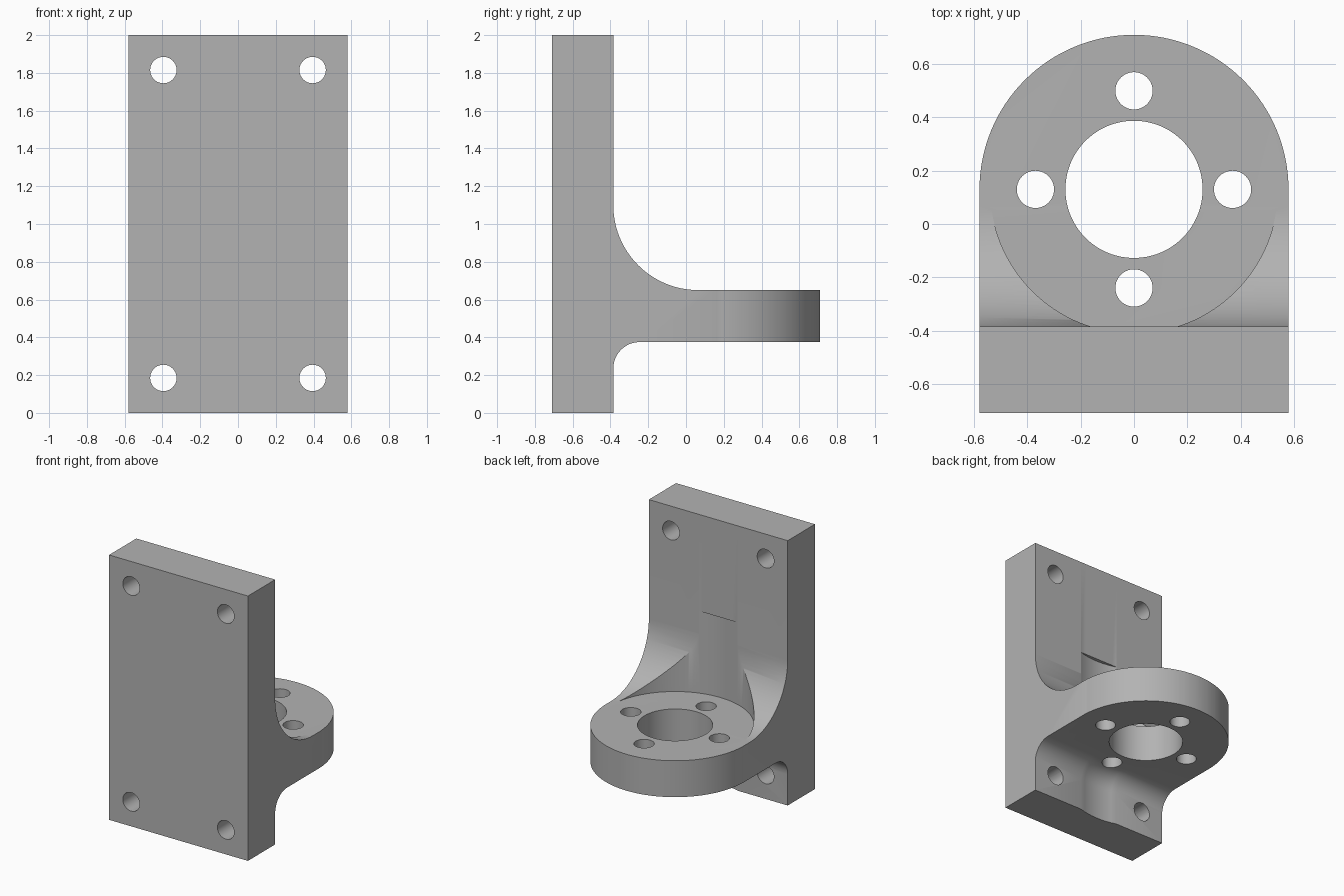
import bpy, bmesh
from math import sin, cos, pi, sqrt, radians

cube = bpy.data.objects.get("Cube")
if cube:
    bpy.data.objects.remove(cube)

HALF_W = 0.58          # half width of plate and flange
FRONT, WALL = -0.71, -0.385
LOW, TOP = 0.375, 0.65  # flange underside and top
CY = 0.13              # bore axis
POCKET_R = 0.54
BIG_R, SMALL_R = 0.45, 0.14


def arc(cy, cz, r, a0, a1, n):
    return [(cy + r * cos(a0 + (a1 - a0) * i / n),
             cz + r * sin(a0 + (a1 - a0) * i / n)) for i in range(n + 1)]


def make_object(name, bm):
    bmesh.ops.recalc_face_normals(bm, faces=bm.faces)
    mesh = bpy.data.meshes.new(name)
    bm.to_mesh(mesh)
    bm.free()
    obj = bpy.data.objects.new(name, mesh)
    bpy.context.collection.objects.link(obj)
    return obj


def loft(name, rings):
    """Closed solid through matching rings of points."""
    bm = bmesh.new()
    loops = [[bm.verts.new(p) for p in ring] for ring in rings]
    for a, b in zip(loops, loops[1:]):
        for i in range(len(a)):
            j = (i + 1) % len(a)
            bm.faces.new((a[i], a[j], b[j], b[i]))
    bm.faces.new(loops[0])
    bm.faces.new(loops[-1])
    return make_object(name, bm)


def cylinder(name, x, y, r, z0, z1, n=64):
    ring = [(x + r * cos(2 * pi * i / n), y + r * sin(2 * pi * i / n)) for i in range(n)]
    return loft(name, [[(px, py, z) for px, py in ring] for z in (z0, z1)])


def boolean(obj, tool, operation):
    mod = obj.modifiers.new(operation.title(), 'BOOLEAN')
    mod.operation, mod.solver, mod.object = operation, 'EXACT', tool
    bpy.context.view_layer.objects.active = obj
    bpy.ops.object.modifier_apply(modifier=mod.name)
    bpy.data.objects.remove(tool)


# Side profile; the lower wall follows a shallow round groove
def section(x):
    groove = max(0, sqrt(max(0, POCKET_R ** 2 - x * x)) - (CY - WALL))
    low = WALL - groove
    pts = [(FRONT, 0), (low, 0)]
    pts += arc(low + SMALL_R, LOW - SMALL_R, SMALL_R, pi, pi / 2, 12)
    pts += [(0.72, LOW), (0.72, TOP)]
    pts += arc(WALL + BIG_R, TOP + BIG_R, BIG_R, 1.5 * pi, pi, 24)
    pts += [(WALL, 2), (FRONT, 2)]
    return [(x, y, z) for y, z in pts]


edge = sqrt(POCKET_R ** 2 - (CY - WALL) ** 2)
stations = [-HALF_W] + [edge * (i / 4 - 1) for i in range(9)] + [HALF_W]
bracket = loft("mounting_bracket", [section(x) for x in stations])

# Rounded flange outline
outline = arc(0, CY, HALF_W, 0, pi, 64)
outline = [(HALF_W + 0.01, FRONT - 0.1), (HALF_W + 0.01, CY)] + outline[1:-1] + \
          [(-HALF_W - 0.01, CY), (-HALF_W - 0.01, FRONT - 0.1)]
boolean(bracket, loft("outline_tool", [[(x, y, z) for x, y in outline]
                                       for z in (-0.1, 2.1)]), 'INTERSECT')

# Round pocket above the flange
boolean(bracket, cylinder("pocket_tool", 0, CY, POCKET_R, TOP + 0.0005, 1.27, 128), 'DIFFERENCE')

# Bore and its four bolt holes
boolean(bracket, cylinder("bore_tool", 0, CY, 0.2575, 0.2, 0.9, 96), 'DIFFERENCE')
for k in range(4):
    a = k * pi / 2
    boolean(bracket, cylinder("bolt_tool", 0.37 * cos(a), CY + 0.37 * sin(a),
                              0.07, 0.3, 0.9, 40), 'DIFFERENCE')

# Four plate holes
for x in (-0.395, 0.395):
    for z in (0.185, 1.815):
        rings = [[(x + 0.07 * cos(2 * pi * i / 40), y, z + 0.07 * sin(2 * pi * i / 40))
                  for i in range(40)] for y in (FRONT - 0.1, -0.3)]
        boolean(bracket, loft("plate_hole_tool", rings), 'DIFFERENCE')

# Plain grey metal
grey = bpy.data.materials.new("grey metal")
grey.use_nodes = True
colour = (0.45, 0.45, 0.45, 1)
grey.diffuse_color = colour
grey.node_tree.nodes["Principled BSDF"].inputs["Base Color"].default_value = colour
bracket.data.materials.clear()
bracket.data.materials.append(grey)
for poly in bracket.data.polygons:
    poly.material_index = 0

bpy.ops.object.select_all(action='DESELECT')
bracket.select_set(True)
bpy.context.view_layer.objects.active = bracket
bpy.ops.object.shade_smooth_by_angle(angle=radians(30))
